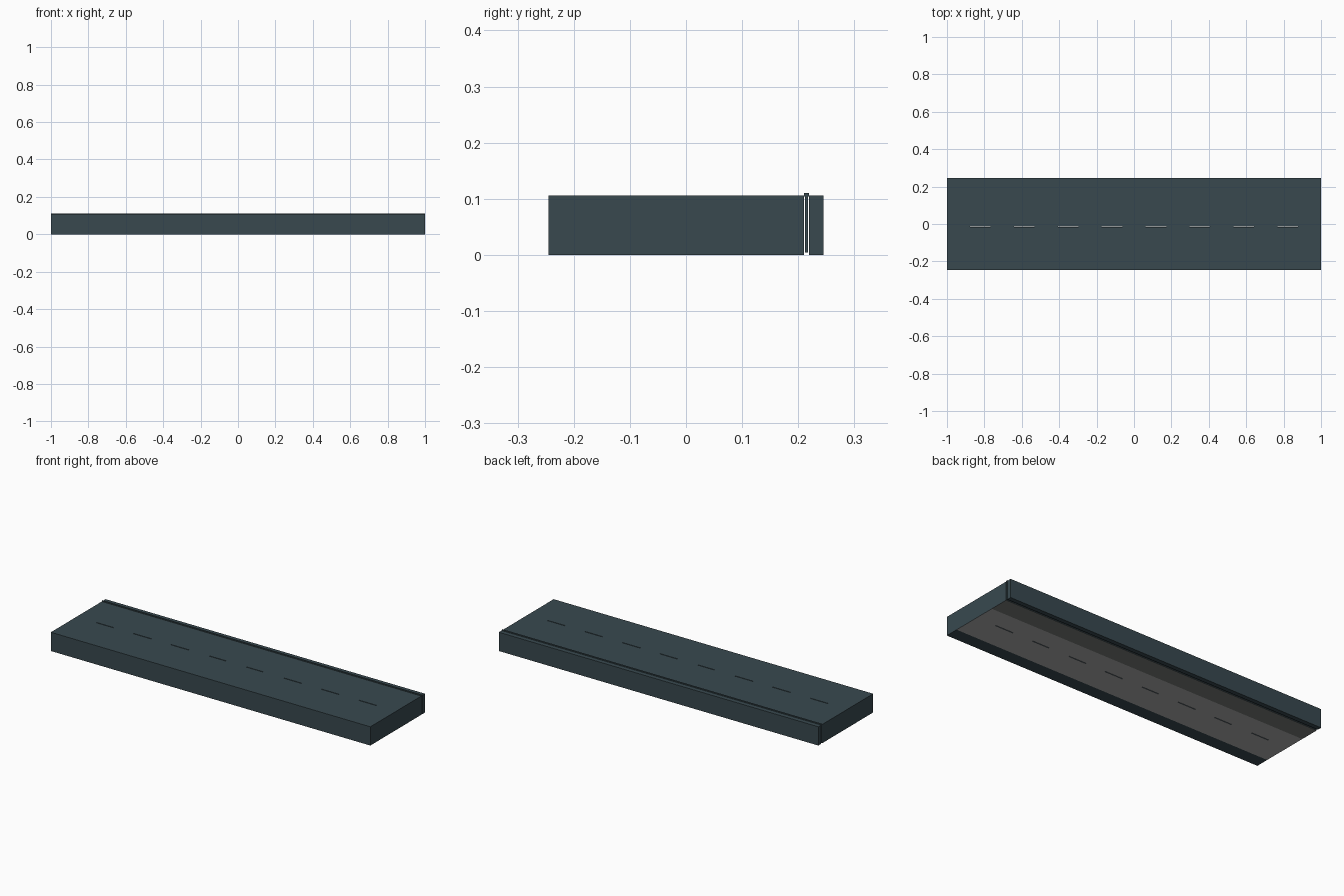
import bpy, bmesh

if "Cube" in bpy.data.objects:
    bpy.data.objects.remove(bpy.data.objects["Cube"])

def mat(name, col):
    m = bpy.data.materials.new(name)
    m.diffuse_color = (*col, 1)
    m.use_nodes = True
    m.node_tree.nodes["Principled BSDF"].inputs["Base Color"].default_value = m.diffuse_color
    return m

TEAL = mat("dark_slate_teal", (0.040, 0.066, 0.078))
LIGHT = mat("light_grey", (0.42, 0.42, 0.42))
GREY = mat("mid_grey", (0.19, 0.20, 0.19))

def finish(name, bm, mats):
    bmesh.ops.recalc_face_normals(bm, faces=bm.faces[:])
    me = bpy.data.meshes.new(name)
    bm.to_mesh(me)
    bm.free()
    for m in mats:
        me.materials.append(m)
    ob = bpy.data.objects.new(name, me)
    bpy.context.collection.objects.link(ob)
    return ob

def extrude_profile(name, pts, x0=-1.0, x1=1.0, rule=None):
    """Extrude a (y, z) outline along x, colouring undersides by rule(y)."""
    bm = bmesh.new()
    f = bm.faces.new([bm.verts.new((x0, y, z)) for y, z in pts])
    ex = bmesh.ops.extrude_face_region(bm, geom=[f])
    vs = [v for v in ex["geom"] if isinstance(v, bmesh.types.BMVert)]
    bmesh.ops.translate(bm, verts=vs, vec=(x1 - x0, 0, 0))
    if rule:
        for f in bm.faces:
            c = f.calc_center_median()
            if c.z < 0.001:
                f.material_index = rule(c.y)
    return finish(name, bm, [TEAL, LIGHT, GREY])

def box_profile(y0, y1, z0, z1):
    return [(y0, z0), (y1, z0), (y1, z1), (y0, z1)]

# main slab with coloured bands on its underside
def band(y):
    return 0 if y < -0.17 else (1 if y < 0.10 else 2)

slab = extrude_profile("main_slab", [(-0.245, 0), (-0.17, 0), (0.10, 0), (0.2105, 0),
                                     (0.2105, 0.106), (-0.245, 0.106)], rule=band)

# row of eight narrow slits through the slab
bm = bmesh.new()
for i in range(8):
    r = bmesh.ops.create_cube(bm, size=1)
    bmesh.ops.scale(bm, verts=r["verts"], vec=(0.11, 0.004, 0.3))
    bmesh.ops.translate(bm, verts=r["verts"], vec=((i - 3.5) * 0.235, -0.015, 0.05))
cutter = finish("slit_cutter", bm, [TEAL])
cutter.hide_render = True
cutter.hide_viewport = True
mod = slab.modifiers.new("slits", 'BOOLEAN')
mod.object = cutter
mod.operation = 'DIFFERENCE'
mod.solver = 'EXACT'

# back rail behind the groove
extrude_profile("back_rail", box_profile(0.2195, 0.245, 0, 0.106))

# thin panel standing in the groove, with a wider cap
extrude_profile("groove_panel", [(0.2125, 0.004), (0.2175, 0.004), (0.2175, 0.104),
                                 (0.2195, 0.104), (0.2195, 0.11), (0.2105, 0.11),
                                 (0.2105, 0.104), (0.2125, 0.104)])
